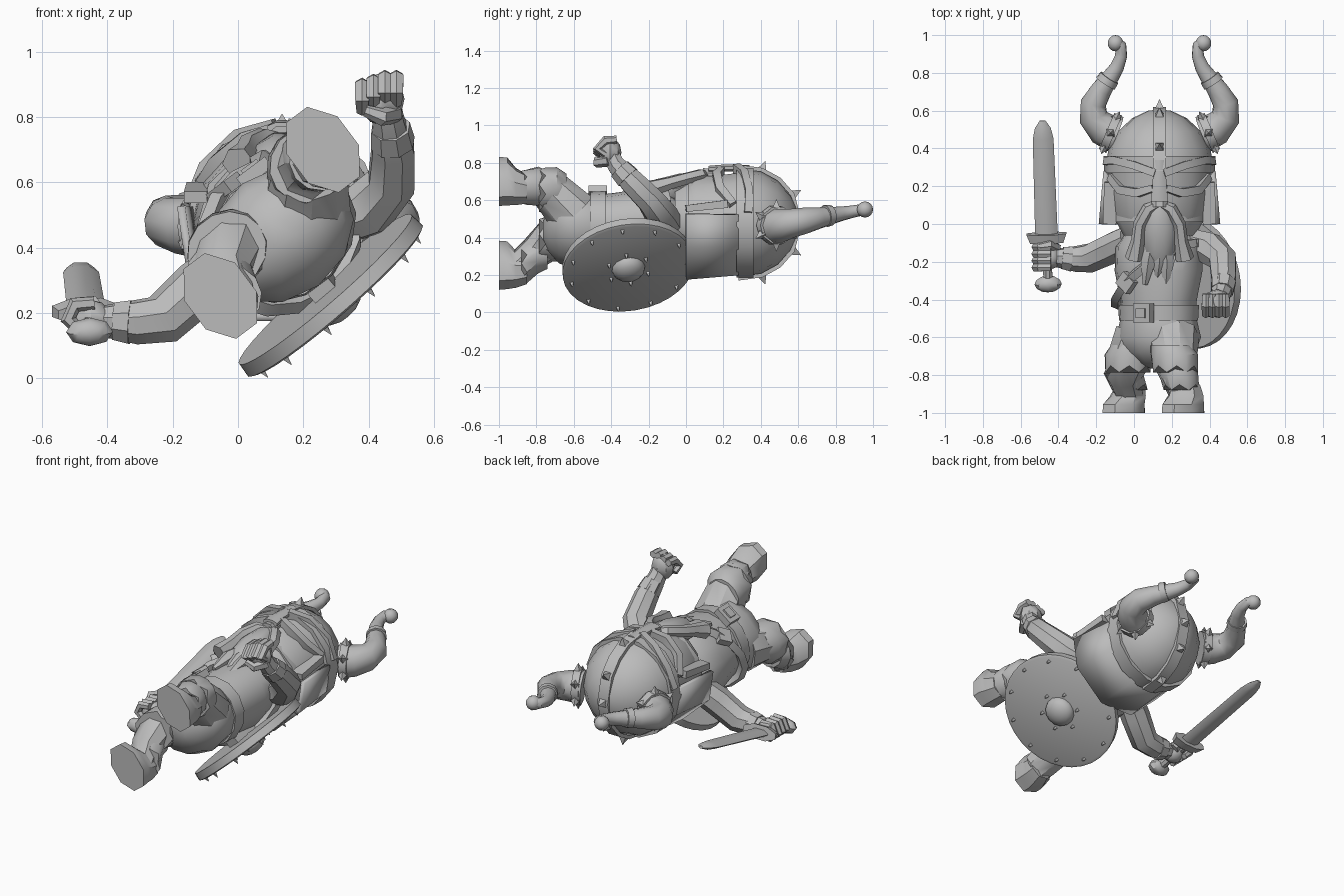
import bpy, bmesh, math
from mathutils import Vector, Matrix

if "Cube" in bpy.data.objects:
    bpy.data.objects.remove(bpy.data.objects["Cube"], do_unlink=True)

grey = bpy.data.materials.new("stone grey")
grey.use_nodes = True
GREY = (0.5, 0.5, 0.5, 1)
grey.diffuse_color = GREY
grey.node_tree.nodes["Principled BSDF"].inputs["Base Color"].default_value = GREY
parts = []


def frame(x, y, z, origin):
    m = Matrix((x, y, z)).transposed().to_4x4()
    m.translation = origin
    return m


def aimed(z, origin, x=(1, 0, 0)):
    z = Vector(z).normalized()
    y = z.cross(Vector(x)).normalized()
    return frame(y.cross(z), y, z, origin)


# Lying figure: the body is rolled to one side, the head faces straight up
WORLD = Matrix.Identity(4)
BODY = frame((.8, 0, .6), (.6, 0, -.8), (0, 1, 0), (.13, 0, .44))
HEAD = frame((1, 0, 0), (0, 0, -1), (0, 1, 0), (.135, 0, .48))
SWORD = aimed((-.03, .88, .21), (-.463, -.075, .2))
SHIELD = aimed((.65, .12, -.75), (.287, -.31, .25))


def finish(name, bm, place):
    bmesh.ops.recalc_face_normals(bm, faces=bm.faces)
    mesh = bpy.data.meshes.new(name)
    bm.to_mesh(mesh)
    bm.free()
    mesh.materials.append(grey)
    ob = bpy.data.objects.new(name, mesh)
    bpy.context.collection.objects.link(ob)
    ob.matrix_world = place
    parts.append(ob)
    return ob


def skin(name, rings, place, closed=True):
    bm = bmesh.new()
    rows = [[bm.verts.new(p) for p in ring] for ring in rings]
    n = len(rows[0])
    for a, b in zip(rows, rows[1:]):
        for i in range(n if closed else n - 1):
            j = (i + 1) % n
            bm.faces.new((a[i], a[j], b[j], b[i]))
    if closed:
        bm.faces.new(rows[0])
        bm.faces.new(rows[-1])
    return finish(name, bm, place)


def loft(name, sections, place, sides=12, zig=0):
    """Elliptical sections: height, half width, half depth, centre x, centre y."""
    rings = []
    for k, sec in enumerate(sections):
        z, rx, ry, cx, cy = (tuple(sec) + (0, 0))[:5]
        ring = []
        for i in range(sides):
            a = math.tau * (i + .5 * (sides == 8)) / sides
            drop = zig * (i % 2) if k == 0 else 0
            ring.append((cx + rx * math.cos(a), cy + ry * math.sin(a), z - drop))
        rings.append(ring)
    return skin(name, rings, place)


def tube(name, path, radii, place=WORLD, sides=8, flat=1):
    pts = [Vector(p) for p in path]
    last, side, rings = None, None, []
    for i, p in enumerate(pts):
        t = (pts[min(i + 1, len(pts) - 1)] - pts[max(i - 1, 0)]).normalized()
        if last is None:
            ref = Vector((0, 0, 1)) if abs(t.z) < .9 else Vector((0, 1, 0))
            side = t.cross(ref).normalized()
        else:
            side = last.rotation_difference(t) @ side
        up, last = side.cross(t), t
        ring = []
        for k in range(sides):
            a = math.tau * (k + .5) / sides
            ring.append(p + radii[i] * (side * math.cos(a) + up * math.sin(a) * flat))
        rings.append(ring)
    return skin(name, rings, place)


def box(name, centre, size, place=WORLD, turn=0):
    bm = bmesh.new()
    bmesh.ops.create_cube(bm, size=1)
    m = Matrix.Translation(centre) @ Matrix.Rotation(turn, 4, 'Y') @ Matrix.Diagonal((*size, 1))
    bm.transform(m)
    return finish(name, bm, place)


def ball(name, centre, size, place=WORLD, u=12, v=8):
    bm = bmesh.new()
    bmesh.ops.create_uvsphere(bm, u_segments=u, v_segments=v, radius=1)
    bm.transform(Matrix.Translation(centre) @ Matrix.Diagonal((*size, 1)))
    return finish(name, bm, place)


def spike(name, base, direction, place, r=.028, h=.05):
    b, d = Vector(base), Vector(direction).normalized()
    tube(name, [b - d * .01, b + d * h], [r, .001], place, 4)


# Torso, belt and trousers
loft("torso", [(-.52, .2, .175), (-.4, .215, .185), (-.25, .25, .2), (-.12, .25, .19),
               (-.03, .17, .14)], BODY, 14)
loft("belt", [(-.51, .22, .195), (-.43, .225, .2)], BODY, 14)
box("buckle", (.05, -.2, -.472), (.11, .04, .1), BODY)
box("buckle_centre", (.05, -.215, -.472), (.06, .03, .05), BODY)
loft("trousers", [(-.765, .04, .05), (-.735, .13, .11), (-.68, .21, .165), (-.6, .24, .195),
                  (-.5, .21, .185)], BODY, 12)
strap = [(.235 * math.cos(a), -.215 * math.sin(a), -.27 + .17 * math.cos(a))
         for a in (math.tau * i / 16 for i in range(17))]
tube("chest_strap", strap, [.03] * 17, BODY, 4)
box("strap_plate", (-.05, -.215, -.31), (.09, .04, .08), BODY, .7)

# Legs, fur cuffs and boots: side, knee side, knee depth, ankle depth
for label, s, out, knee, ankle in (("left", 1, .2, -.12, -.13), ("right", -1, .16, -.06, .04)):
    mid = (knee + ankle) / 2
    tube(label + "_leg", [(s * .11, -.02, -.6), (s * out, knee, -.73), (s * .22, mid, -.81),
                          (s * .245, ankle + .04, -.92)], [.14, .115, .09, .075], BODY, 9)
    loft(label + "_knee_cuff", [(-.75, .125, .115, s * out, knee), (-.69, .13, .12, s * out * .97, knee),
                                (-.64, .11, .1, s * out * .85, knee)], BODY, 14, .035)
    loft(label + "_shin_cuff", [(-.85, .095, .095, s * .235, ankle + .02), (-.79, .105, .105, s * .225, mid),
                                (-.74, .09, .09, s * .21, mid)], BODY, 12, .03)
    loft(label + "_boot", [(-1, .105, .145, s * .26, ankle), (-.955, .105, .14, s * .26, ankle),
                           (-.91, .095, .105, s * .255, ankle + .03), (-.85, .08, .08, s * .245, ankle + .04)],
         BODY, 8)

# Arms
tube("left_arm", [(.3, -.1, .48), (.4, -.13, .52), (.47, -.19, .6), (.475, -.29, .7), (.46, -.375, .79),
                  (.45, -.4, .84)], [.08, .09, .078, .07, .052, .05])
tube("left_cuff", [(.474, -.31, .72), (.467, -.355, .768)], [.07, .062])
tube("right_arm", [(-.02, -.08, .36), (-.12, -.13, .28), (-.23, -.18, .18), (-.31, -.185, .172),
                   (-.41, -.18, .175)], [.08, .085, .08, .07, .05])
tube("right_cuff", [(-.33, -.185, .172), (-.38, -.18, .175)], [.072, .062])

# Fists with four curled fingers and a thumb
ball("left_palm", (.44, -.405, .855), (.07, .06, .08), WORLD, 8, 6)
ball("right_palm", (-.45, -.18, .18), (.065, .065, .06), WORLD, 8, 6)
for i in range(4):
    x, y, dz = .38 + i * .035, -.23 + i * .036, .012 * min(i, 2)
    tube("left_finger", [(x, -.37, .9 + dz), (x, -.43, .895 + dz), (x, -.475, .85 + dz), (x, -.43, .82 + dz)],
         [.021, .025, .024, .019], WORLD, 6)
    tube("right_finger", [(-.44, y, .23), (-.5, y, .225), (-.52, y, .18), (-.48, y, .14)],
         [.02, .024, .024, .018], WORLD, 6)
tube("left_thumb", [(.48, -.41, .81), (.44, -.475, .8), (.39, -.475, .82)], [.03, .027, .018], WORLD, 6)
tube("right_thumb", [(-.41, -.13, .17), (-.45, -.11, .23), (-.5, -.12, .23)], [.03, .027, .018], WORLD, 6)

# Sword
loft("blade", [(0, .06, .022), (.54, .055, .02), (.6, .042, .018), (.64, .015, .008)], SWORD, 6)
loft("guard", [(-.025, .095, .035), (.025, .115, .045)], SWORD, 8)
loft("grip", [(-.24, .026, .026), (-.02, .026, .026)], SWORD, 8)
ball("pommel", (0, 0, -.25), (.072, .045, .045), SWORD, 8, 6)

# Round shield with boss and studs
loft("shield", [(-.03, .35, .35), (.015, .355, .355), (.022, .34, .34)], SHIELD, 32)
ball("shield_boss", (0, 0, .02), (.09, .09, .06), SHIELD, 14, 8)
box("shield_grip", (0, 0, -.05), (.08, .22, .06), SHIELD)
for count, r in ((11, .315), (6, .115)):
    for i in range(count):
        a = math.tau * i / count
        spike("shield_stud", (r * math.cos(a), r * math.sin(a), .022), (0, 0, 1), SHIELD, .016, .03)

# Head, helmet dome and rim
loft("face", [(-.06, .19, .17, 0, -.02), (.05, .25, .23, 0, -.02), (.18, .27, .26), (.3, .275, .275)], HEAD, 14)
loft("dome", [(.3, .285, .29), (.4, .27, .275), (.49, .22, .225), (.56, .145, .15), (.6, .06, .06),
              (.605, .005, .005)], HEAD, 16)
loft("rim", [(.27, .293, .3), (.36, .296, .3)], HEAD, 14)

# Faceted neck guard wrapping the sides and back
wall = []
for z, r in ((0, .325), (.28, .3)):
    wall.append([(r * math.cos(a), r * math.sin(a), z)
                 for a in map(math.radians, (-8, 25, 70, 110, 155, 188))])
guard = skin("neck_guard", wall, HEAD, False)
guard.modifiers.new("thickness", "SOLIDIFY").thickness = .025
loft("hair", [(0.01, .26, .25, 0, .01), (.2, .26, .25, 0, .01)], HEAD, 12)

# Crest band from brow to nape, with its spikes
crest = [(-.31, .28), (-.292, .41), (-.24, .505), (-.155, .58), (0, .62),
         (.155, .58), (.24, .505), (.292, .41), (.31, .28)]
outline = [[(x, y * k, .3 + (z - .3) * k) for x, k in ((-.035, .93), (.035, .93), (.035, 1.0), (-.035, 1.0))]
           for y, z in crest]
skin("crest", outline, HEAD)
for y, z in crest[1:-1:2] + [crest[4]]:
    spike("crest_spike", (0, y, z), (0, y, z - .3), HEAD, .034, .04)
loft("nose_guard", [(.12, .05, .02, 0, -.285), (.2, .04, .02, 0, -.292), (.34, .035, .02, 0, -.29)], HEAD, 8)
loft("nose", [(.09, .05, .045, 0, -.25), (.2, .035, .035, 0, -.25)], HEAD, 8)

for s, side in ((1, "left"), (-1, "right")):
    # Brow, eye guard and cheek plate
    tube(side + "_brow", [(s * .02, -.29, .27), (s * .13, -.26, .31), (s * .23, -.165, .335), (s * .275, -.05, .33)],
         [.036] * 4, HEAD, 4, .8)
    tube(side + "_eye_guard", [(s * .03, -.275, .19), (s * .11, -.245, .165), (s * .195, -.175, .18),
                               (s * .25, -.09, .25)], [.035, .045, .045, .04], HEAD, 4, .7)
    tube(side + "_cheek", [(s * .25, -.1, .22), (s * .265, -.075, .0)], [.06, .05], HEAD, 4, .5)
    # Moustache
    tube(side + "_moustache", [(0, -.25, .11), (s * .06, -.255, .08), (s * .105, -.235, .0),
                               (s * .115, -.21, -.09), (s * .135, -.18, -.185)],
         [.022, .034, .034, .036, .05], HEAD, 6)
    # Horn with curled tip, collars and collar spikes
    horn = [(.23, .475), (.3, .505), (.35, .565), (.35, .64), (.308, .71), (.265, .77),
            (.225, .83), (.203, .89), (.205, .945), (.235, .965)]
    rad = [.1, .09, .078, .07, .058, .048, .039, .033, .031, .03]
    tube(side + "_horn", [(s * x, .025 - (z - .45) * .19, z) for x, z in horn], rad, HEAD, 10)
    ball(side + "_horn_tip", (s * .233, -.07, .957), (.043, .043, .043), HEAD, 10, 8)
    tube(side + "_horn_collar", [(s * .24, .015, .475), (s * .28, .015, .492)], [.108, .103], HEAD, 10)
    tube(side + "_tip_collar", [(s * .285, -.035, .745), (s * .265, -.04, .775)], [.06, .056], HEAD, 10)
    for i in range(6):
        a = math.tau * i / 6
        d = Vector((-s * .4 * math.sin(a), math.cos(a), .92 * math.sin(a)))
        spike(side + "_collar_spike", Vector((s * .26, .015, .483)) + d * .1, d, HEAD, .03, .04)

# Beard: a full lobe under the chin and tapering locks
loft("beard", [(-.24, .04, .04, 0, -.14), (-.16, .085, .07, 0, -.165), (-.04, .1, .08, 0, -.185),
               (.06, .08, .06, 0, -.215), (.11, .03, .03, 0, -.235)], HEAD, 10)
for x, z in ((-.06, -.32), (.0, -.28), (.04, -.32)):
    tube("beard_lock", [(x * .7, -.17, -.1), (x, -.175, -.2), (x * 1.1 - .01, -.15, z)], [.05, .045, .015], HEAD, 6)

bpy.ops.object.select_all(action='DESELECT')
for ob in parts:
    ob.select_set(True)
bpy.context.view_layer.objects.active = parts[0]
bpy.ops.object.shade_smooth_by_angle(angle=math.radians(38))
